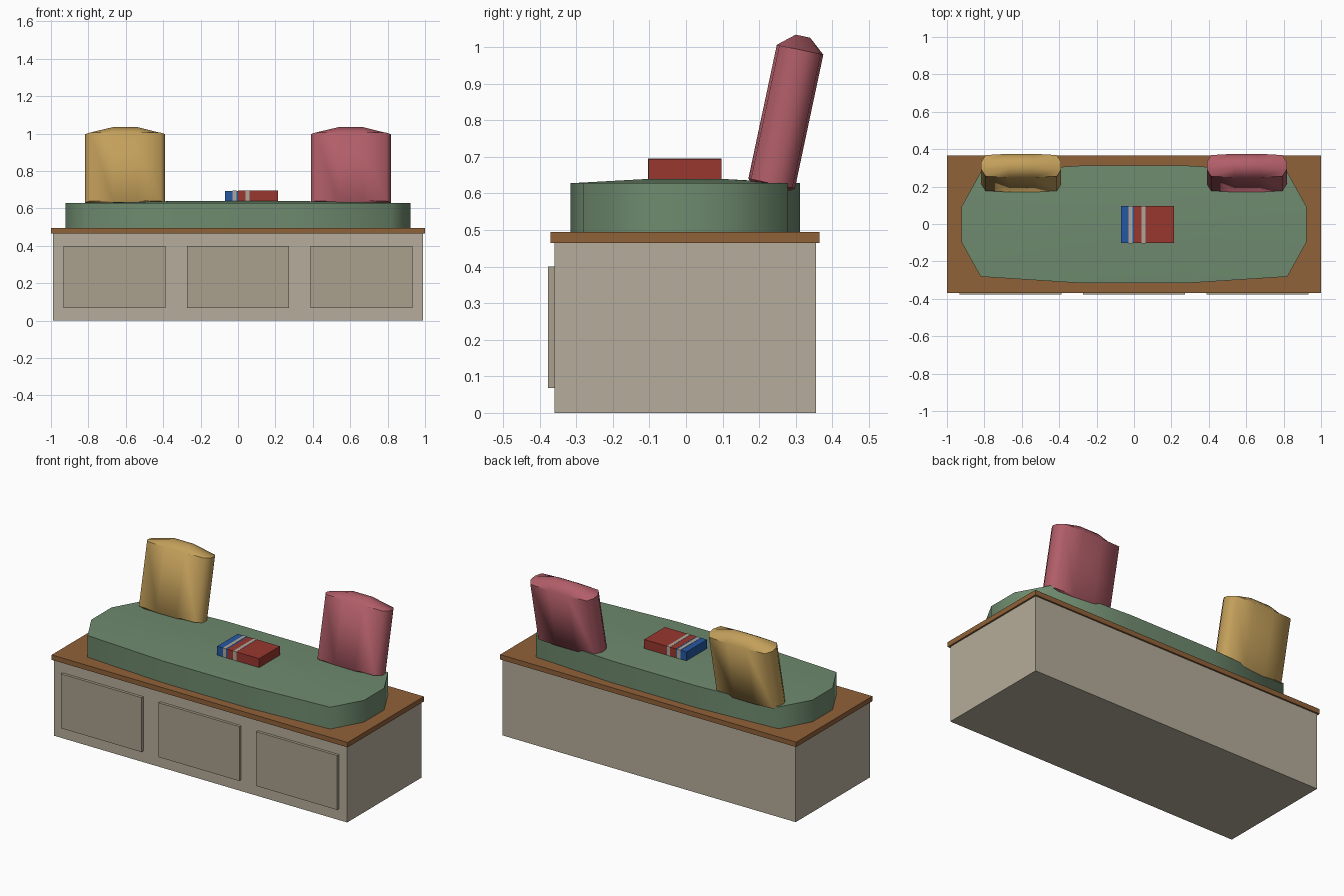
import bpy, bmesh
from math import radians

if "Cube" in bpy.data.objects:
    bpy.data.objects.remove(bpy.data.objects["Cube"])


def material(name, r, g, b):
    # colours are written as 0-255 screen values and converted to linear
    m = bpy.data.materials.new(name)
    m.diffuse_color = tuple((c / 255) ** 2.2 for c in (r, g, b)) + (1,)
    m.use_nodes = True
    m.node_tree.nodes["Principled BSDF"].inputs["Base Color"].default_value = m.diffuse_color
    return m


cream = material("cream_paint", 180, 171, 153)
panel_mat = material("panel_paint", 168, 160, 140)
wood = material("wood", 143, 98, 60)
green = material("green_fabric", 110, 137, 110)
gold = material("gold_fabric", 194, 158, 91)
rose = material("rose_fabric", 176, 94, 104)
blue = material("blue_cover", 42, 88, 160)
red = material("red_cover", 150, 58, 50)
label = material("pale_band", 172, 166, 155)


def finish(name, bm, mat):
    bmesh.ops.recalc_face_normals(bm, faces=bm.faces)
    me = bpy.data.meshes.new(name)
    bm.to_mesh(me)
    bm.free()
    me.materials.append(mat)
    ob = bpy.data.objects.new(name, me)
    bpy.context.collection.objects.link(ob)
    return ob


def box(name, x, y, z, mat):
    bm = bmesh.new()
    bmesh.ops.create_cube(bm, size=1)
    for v in bm.verts:
        for i, (lo, hi) in enumerate((x, y, z)):
            v.co[i] = lo if v.co[i] < 0 else hi
    return finish(name, bm, mat)


def soft_block(name, hx, hy, hz, dome, mat):
    # padded block: 3 x 3 grid caps with raised middles, rounded-off outline
    bm = bmesh.new()
    steps = (-1, -0.31, 0.31, 1)
    caps = []
    for side in (1, -1):
        g = []
        for i, u in enumerate(steps):
            row = []
            for j, v in enumerate(steps):
                corner = i in (0, 3) and j in (0, 3)
                inner = i in (1, 2) and j in (1, 2)
                k = 0.89 if corner else 1
                z = side * (hz + (dome if inner else 0))
                row.append(bm.verts.new((u * k * hx, v * k * hy, z)))
            g.append(row)
        for i in range(3):
            for j in range(3):
                bm.faces.new((g[i][j], g[i + 1][j], g[i + 1][j + 1], g[i][j + 1]))
        caps.append(g)
    ring = [(0, 0), (1, 0), (2, 0), (3, 0), (3, 1), (3, 2),
            (3, 3), (2, 3), (1, 3), (0, 3), (0, 2), (0, 1)]
    top, bottom = caps
    for (a, b), (c, d) in zip(ring, ring[1:] + ring[:1]):
        bm.faces.new((top[a][b], top[c][d], bottom[c][d], bottom[a][b]))
    ob = finish(name, bm, mat)
    bpy.ops.object.select_all(action='DESELECT')
    ob.select_set(True)
    bpy.context.view_layer.objects.active = ob
    bpy.ops.object.shade_smooth_by_angle(angle=radians(60))
    return ob


# Cabinet, wooden top and three raised front panels
box("cabinet_body", (-0.99, 0.99), (-0.36, 0.355), (0, 0.465), cream)
box("wooden_top", (-1, 1), (-0.37, 0.365), (0.465, 0.495), wood)
for n, x in enumerate((-0.66, 0, 0.66)):
    box(f"front_panel_{n + 1}", (x - 0.273, x + 0.273), (-0.377, -0.355), (0.068, 0.4), panel_mat)

# Seat cushion
seat = soft_block("seat_cushion", 0.921, 0.314, 0.069, 0.012, green)
seat.location = (0, -0.002, 0.559)

# Leaning throw pillows
for name, x, mat in (("left_pillow", -0.603, gold), ("right_pillow", 0.603, rose)):
    p = soft_block(name, 0.214, 0.065, 0.187, 0.038, mat)
    p.location = (x, 0.273, 0.81)
    p.rotation_euler = (radians(-12), 0, 0)

# Two overlapping books, each with a pale band
for name, x, grow, mat in (("blue_book", -0.07, 0, blue), ("red_book", 0.0, 0.0005, red)):
    box(name, (x, x + 0.215), (-0.102 - grow, 0.096 + grow), (0.637, 0.694 + grow), mat)
    box(name + "_band", (x + 0.04, x + 0.061), (-0.1035, 0.0975), (0.637, 0.6955), label)
